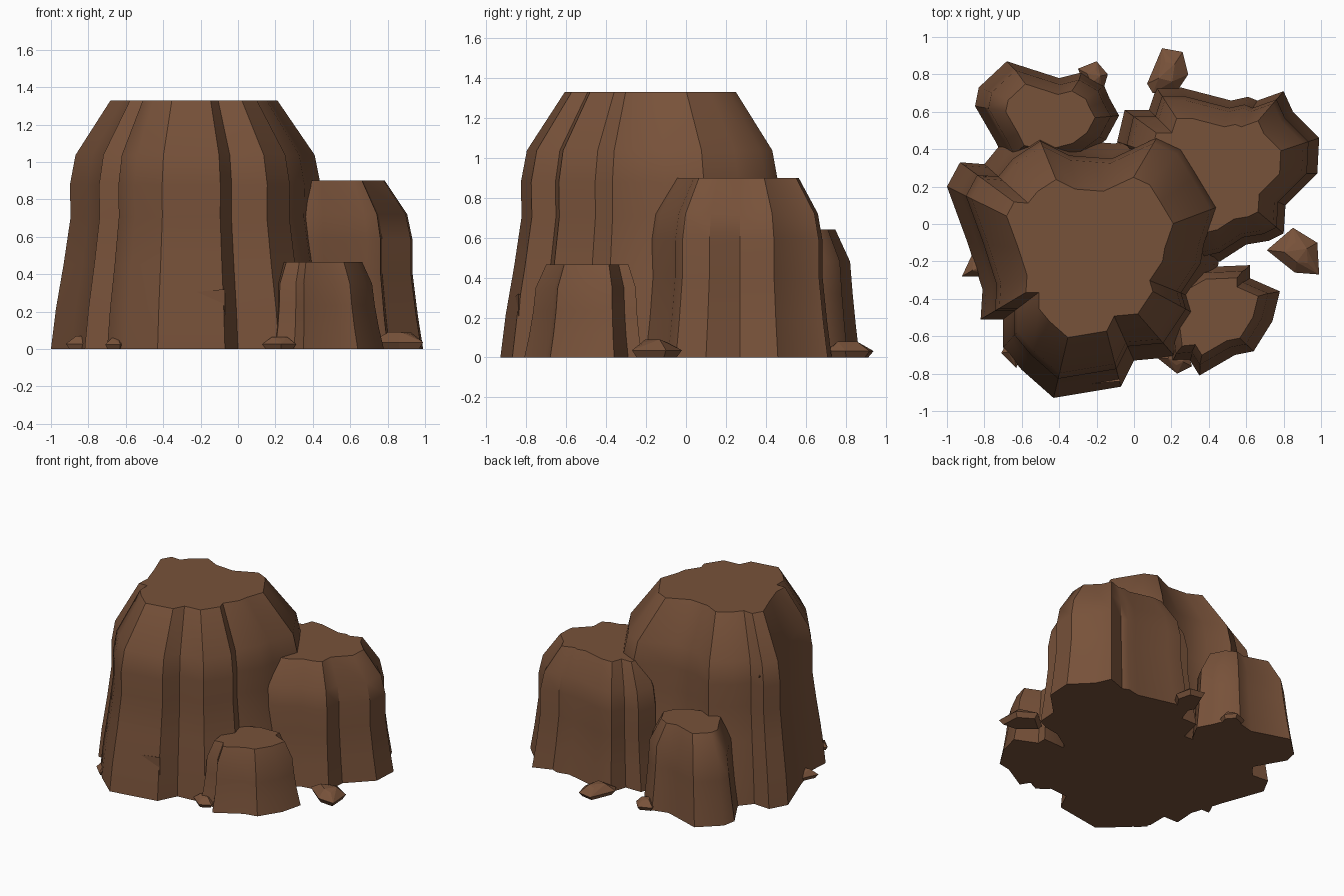
import bpy, bmesh, math
from mathutils import Vector

cube = bpy.data.objects.get("Cube")
if cube:
    bpy.data.objects.remove(cube, do_unlink=True)

brown = bpy.data.materials.new("brown_rock")
brown.use_nodes = True
colour = (0.187, 0.084, 0.042, 1)
brown.diffuse_color = colour
shader = brown.node_tree.nodes["Principled BSDF"]
shader.inputs["Base Color"].default_value = colour
shader.inputs["Roughness"].default_value = 0.9


def finish(name, bm, smooth_angle=None):
    bmesh.ops.recalc_face_normals(bm, faces=bm.faces)
    mesh = bpy.data.meshes.new(name)
    bm.to_mesh(mesh)
    bm.free()
    obj = bpy.data.objects.new(name, mesh)
    mesh.materials.append(brown)
    bpy.context.collection.objects.link(obj)
    if smooth_angle:
        bpy.ops.object.select_all(action='DESELECT')
        obj.select_set(True)
        bpy.context.view_layer.objects.active = obj
        bpy.ops.object.shade_smooth_by_angle(angle=math.radians(smooth_angle))
    return obj


def boulder(name, outline, centre, height, profile, lean=(0, 0)):
    """Loft a ground outline upwards through (height share, scale) rings."""
    bm = bmesh.new()
    c = Vector(centre)
    rings = []
    for share, scale in profile:
        ring = []
        for p in outline:
            q = c + (Vector(p) - c) * scale + Vector(lean) * share
            ring.append(bm.verts.new((q.x, q.y, share * height)))
        rings.append(ring)
    n = len(outline)
    for low, high in zip(rings, rings[1:]):
        for i in range(n):
            j = (i + 1) % n
            bm.faces.new((low[i], low[j], high[j], high[i]))
    bm.faces.new(rings[0][::-1])
    bm.faces.new(rings[-1])
    finish(name, bm, 40)


def pebble(name, outline, height, peak=0.45):
    """Low faceted stone: a wide belt with a small tilted cap."""
    bm = bmesh.new()
    c = sum((Vector(p) for p in outline), Vector((0, 0))) / len(outline)
    for i, p in enumerate(outline):
        d = Vector(p) - c
        for scale, z in ((0.8, 0), (1, height * 0.4), (peak, height * (1 - 0.15 * (i % 2)))):
            q = c + d * scale
            bm.verts.new((q.x, q.y, z))
    bmesh.ops.convex_hull(bm, input=bm.verts)
    finish(name, bm)


def flake(name, points):
    """Thin angular chip standing proud of a boulder wall."""
    bm = bmesh.new()
    for p in points:
        bm.verts.new(p)
    bmesh.ops.convex_hull(bm, input=bm.verts)
    finish(name, bm)


# Boulders
boulder("main_boulder",
        [(-1, .2), (-.93, .33), (-.8, .32), (-.71, .43), (-.54, .54), (-.36, .45),
         (-.1, .43), (.18, .56), (.33, .49), (.43, .33), (.55, .13), (.47, -.1),
         (.45, -.22), (.33, -.4), (.36, -.5), (.22, -.71), (0, -.73), (-.07, -.87),
         (-.43, -.93), (-.6, -.78), (-.7, -.66), (-.7, -.51), (-.82, -.51),
         (-.81, -.35), (-.89, -.1)],
        (-.25, -.17), 1.33,
        [(0, 1), (.16, .965), (.34, .91), (.53, .86), (.66, .865), (.78, .825), (1, .575)])

boulder("right_boulder",
        [(-.09, .44), (-.05, .61), (.08, .61), (.12, .73), (.25, .73), (.52, .66),
         (.61, .68), (.66, .66), (.8, .71), (.85, .6), (.99, .46), (.98, .27),
         (.81, .1), (.8, -.05), (.72, -.09), (.6, -.11), (.46, -.2), (.33, -.23),
         (.2, -.1), (.1, .1), (0, .3)],
        (.42, .27), .9,
        [(0, 1), (.2, .95), (.45, .9), (.65, .9), (.8, .85), (1, .64)])

boulder("front_small_boulder",
        [(.22, -.32), (.38, -.23), (.62, -.22), (.62, -.29), (.78, -.36), (.74, -.52),
         (.64, -.68), (.54, -.7), (.35, -.81), (.3, -.73), (.2, -.74), (.17, -.5)],
        (.46, -.48), .465,
        [(0, 1), (.25, .93), (.5, .88), (.75, .85), (1, .7)], (-.02, .01))

boulder("back_small_boulder",
        [(-.68, .87), (-.4, .78), (-.28, .81), (-.16, .74), (-.13, .67), (-.08, .58),
         (-.15, .45), (-.27, .36), (-.5, .3), (-.69, .34), (-.74, .44), (-.85, .63),
         (-.83, .73)],
        (-.47, .55), .64,
        [(0, 1), (.25, .94), (.5, .89), (.75, .85), (1, .62)], (.02, 0))

# Loose stones around the foot
pebble("back_stone", [(.07, .75), (.15, .94), (.26, .92), (.29, .8), (.23, .71), (.1, .7)], .08)
pebble("right_stone", [(.71, -.14), (.85, -.02), (.98, -.1), (.99, -.27), (.86, -.26)], .09)
pebble("back_left_stone", [(-.3, .83), (-.2, .87), (-.14, .8), (-.17, .7), (-.25, .72)], .07)
pebble("left_stone", [(-.92, -.28), (-.85, -.13), (-.74, -.2), (-.77, -.28)], .07)
pebble("front_left_stone", [(-.71, -.69), (-.63, -.77), (-.58, -.66), (-.66, -.6)], .06)
pebble("front_stone", [(.13, -.72), (.23, -.8), (.31, -.76), (.28, -.66), (.17, -.65)], .065)

# Chips on the walls of the main boulder
flake("front_chip", [(-.39, -.87, .29), (-.07, -.84, .32), (-.07, -.84, .15), (-.2, -.7, .25)])
flake("right_chip", [(.11, -.52, .9), (.22, -.52, .88), (.21, -.54, .73), (.11, -.56, .75), (.1, -.4, .8)])
flake("left_chip", [(-.88, .12, .92), (-.8, .26, .95), (-.7, .08, 1.05), (-.84, .1, .7), (-.7, .2, .8)])
flake("left_low_chip", [(-.73, -.36, .6), (-.66, -.25, .72), (-.76, -.28, .45), (-.6, -.3, .5)])
